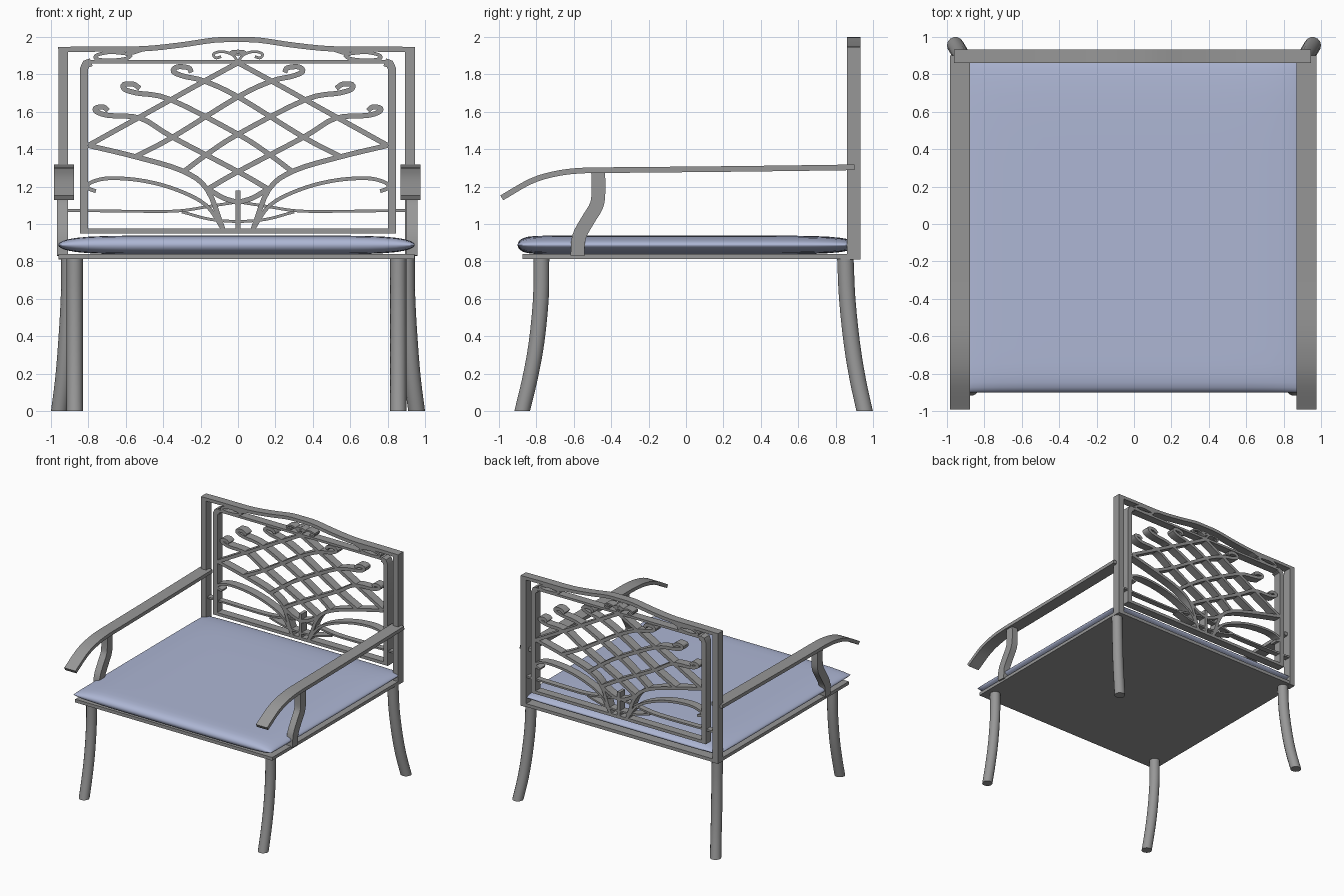
import bpy, bmesh, math
from mathutils import Vector

if "Cube" in bpy.data.objects:
    bpy.data.objects.remove(bpy.data.objects["Cube"])

CX = -0.008            # the main frame sits slightly left of centre
Y0, Y1 = 0.86, 0.932   # depth of the back


def material(name, rgb):
    m = bpy.data.materials.new(name)
    m.diffuse_color = (*rgb, 1)
    m.use_nodes = True
    m.node_tree.nodes["Principled BSDF"].inputs["Base Color"].default_value = m.diffuse_color
    return m


METAL = material("grey metal", (0.31, 0.31, 0.31))
CLOTH = material("pale blue cloth", (0.42, 0.47, 0.66))


def finish(name, bm, mat, angle=None):
    bmesh.ops.recalc_face_normals(bm, faces=bm.faces)
    me = bpy.data.meshes.new(name)
    bm.to_mesh(me)
    bm.free()
    ob = bpy.data.objects.new(name, me)
    bpy.context.collection.objects.link(ob)
    me.materials.append(mat)
    if angle:
        bpy.ops.object.select_all(action='DESELECT')
        ob.select_set(True)
        bpy.context.view_layer.objects.active = ob
        bpy.ops.object.shade_smooth_by_angle(angle=math.radians(angle))
    return ob


def smooth(pts, n=4):
    """Catmull-Rom curve through the points."""
    p = [Vector(q) for q in pts]
    p = [2 * p[0] - p[1]] + p + [2 * p[-1] - p[-2]]
    out = []
    for i in range(1, len(p) - 2):
        a, b, c, d = p[i - 1:i + 3]
        for k in range(n):
            t = k / n
            out.append(0.5 * (2 * b + (c - a) * t + (2 * a - 5 * b + 4 * c - d) * t * t
                              + (3 * b - a - 3 * c + d) * t ** 3))
    return out + [p[-2]]


def loft(bm, rings):
    vs = [[bm.verts.new(c) for c in r] for r in rings]
    n = len(vs[0])
    for a, b in zip(vs, vs[1:]):
        for i in range(n):
            bm.faces.new((a[i], a[(i + 1) % n], b[(i + 1) % n], b[i]))
    bm.faces.new(vs[0])
    bm.faces.new(vs[-1][::-1])


def ribbon(bm, pts, width, lo, hi, place):
    """Flat bar following a 2D path, extruded from lo to hi along the third axis."""
    p = [Vector(q) for q in pts]
    rings = []
    for i, c in enumerate(p):
        d1 = (c - p[i - 1]).normalized() if i else (p[1] - c).normalized()
        d2 = (p[i + 1] - c).normalized() if i < len(p) - 1 else d1
        t = (d1 + d2).normalized()
        h = width / 2 / max(0.6, t.dot(d1))
        s = Vector((-t.y, t.x)) * h
        rings.append([place(c + s, lo), place(c + s, hi), place(c - s, hi), place(c - s, lo)])
    loft(bm, rings)


def back_bar(bm, pts, width, sides=(1, -1), curve=True, cx=0, lo=Y0, hi=Y1):
    for s in sides:
        ribbon(bm, smooth(pts) if curve else pts, width, lo, hi,
               lambda q, y: (cx + s * q.x, y, q.y))


def box(bm, x0, x1, y0, y1, z0, z1):
    loft(bm, [[(x0, y0, z), (x1, y0, z), (x1, y1, z), (x0, y1, z)] for z in (z0, z1)])


# seat plate
bm = bmesh.new()
box(bm, CX - 0.952, CX + 0.952, -0.875, 0.93, 0.812, 0.84)
finish("seat_plate", bm, METAL)

# pillow-shaped cushion: two domed grids sharing a rim
bm = bmesh.new()
N = 28
par = [math.sin(math.pi / 2 * math.sin(math.pi / 2 * (2 * i / N - 1))) for i in range(N + 1)]
for side in (1, -1):
    g = []
    for u in par:
        row = []
        for v in par:
            fall = (1 - abs(u) ** 8) * (1 - abs(v) ** (8 if v > 0 else 24))
            h = 0.05 * math.sqrt(max(fall, 0))
            row.append(bm.verts.new((CX + 0.953 * u, 0.01 + 0.91 * v, 0.888 + side * h)))
        g.append(row)
    for i in range(N):
        for j in range(N):
            bm.faces.new((g[i][j], g[i + 1][j], g[i + 1][j + 1], g[i][j + 1]))
bmesh.ops.remove_doubles(bm, verts=bm.verts, dist=0.0004)
finish("seat_cushion", bm, CLOTH, 50)

# back posts and wavy top rail
bm = bmesh.new()
back_bar(bm, [(-0.927, 0.81), (-0.927, 1.94)], 0.052, curve=False, cx=CX)
back_bar(bm, [(-0.953, 1.933), (-0.75, 1.935), (-0.5, 1.937), (-0.3, 1.957), (-0.12, 1.983),
              (0, 1.986)], 0.028, cx=CX)
finish("back_frame", bm, METAL, 30)

# inner panel border with rounded top corners
bm = bmesh.new()
back_bar(bm, [(-0.823, 0.95), (-0.823, 1.83), (-0.812, 1.855), (-0.785, 1.865)], 0.043, curve=False)
back_bar(bm, [(-0.8, 1.868), (0.8, 1.868)], 0.02, (1,), False)
back_bar(bm, [(-0.84, 0.963), (0.84, 0.963)], 0.026, (1,), False)
finish("back_panel_border", bm, METAL, 30)

# lattice of curved bars ending in hooks
bm = bmesh.new()
W = 0.027
for path in (
    [(-0.80, 1.42), (-0.52, 1.575), (-0.18, 1.764), (0, 1.862)],
    [(-0.55, 1.36), (-0.35, 1.464), (0, 1.68), (0.18, 1.764), (0.29, 1.79), (0.345, 1.815),
     (0.325, 1.84), (0.265, 1.835), (0.25, 1.81)],
    [(-0.29, 1.28), (-0.17, 1.37), (0, 1.48), (0.36, 1.665), (0.54, 1.70), (0.605, 1.72),
     (0.61, 1.745), (0.56, 1.748), (0.525, 1.725)],
    [(-0.165, 1.185), (0, 1.28), (0.35, 1.464), (0.52, 1.565), (0.69, 1.58), (0.755, 1.6),
     (0.76, 1.62), (0.72, 1.625), (0.695, 1.605)],
    [(0.08, 0.97), (0.165, 1.185), (0.3, 1.285), (0.55, 1.36), (0.80, 1.42)],
    [(0, 1.115), (0.08, 1.14), (0.165, 1.19)],
):
    back_bar(bm, path, W)
back_bar(bm, [(0, 0.97), (0, 1.18)], W, (1,), False)
# low sweeping leaves with curled tips
back_bar(bm, [(0.08, 0.97), (0.17, 1.10), (0.32, 1.18), (0.5, 1.23), (0.68, 1.245), (0.78, 1.225),
              (0.805, 1.195), (0.76, 1.175)], 0.02)
back_bar(bm, [(0, 1.012), (0.15, 1.025), (0.3, 1.065)], 0.015)
finish("back_lattice", bm, METAL, 30)

# thin wavy cross bar between the posts
bm = bmesh.new()
back_bar(bm, [(0, 1.118), (0.15, 1.095), (0.32, 1.07), (0.55, 1.068), (0.91, 1.073)], 0.015,
         lo=0.875, hi=0.925)
finish("back_cross_bar", bm, METAL, 30)

# scrolls between panel and top rail
bm = bmesh.new()
back_bar(bm, [(0.005, 1.875), (0.03, 1.905), (0.085, 1.922), (0.13, 1.91), (0.12, 1.888),
              (0.09, 1.895)], 0.014)
back_bar(bm, [(0, 1.905), (0.035, 1.92), (0, 1.925)], 0.014)
back_bar(bm, [(0.5, 1.935), (0.58, 1.912), (0.68, 1.918), (0.75, 1.905), (0.76, 1.885),
              (0.70, 1.875), (0.61, 1.882), (0.575, 1.898), (0.60, 1.91)], 0.018)
finish("top_scrolls", bm, METAL, 30)

# arm rests and their supports
arm = smooth([(0.90, 1.303), (0.3, 1.295), (-0.3, 1.289), (-0.55, 1.286), (-0.70, 1.268),
              (-0.83, 1.228), (-0.985, 1.14)], 5)
sup = smooth([(-0.58, 0.83), (-0.572, 0.93), (-0.525, 1.02), (-0.478, 1.10), (-0.468, 1.18),
              (-0.47, 1.285)])
for s, label in ((-1, "left"), (1, "right")):
    bm = bmesh.new()
    ribbon(bm, arm, 0.03, 0.872, 0.98, lambda q, x: (CX / 2 + s * x, q.x, q.y))
    finish(label + "_arm_rest", bm, METAL, 30)
    bm = bmesh.new()
    ribbon(bm, sup, 0.074, 0.905, 0.963, lambda q, x: (CX / 2 + s * x, q.x, q.y))
    finish(label + "_arm_support", bm, METAL, 30)


# round curved legs
def leg(name, pts, r):
    bm = bmesh.new()
    loft(bm, [[(c.x + r * math.cos(a), c.y + r * math.sin(a), c.z)
               for a in [math.tau * k / 14 for k in range(14)]] for c in smooth(pts, 3)])
    finish(name, bm, METAL, 40)


for s, label in ((-1, "left"), (1, "right")):
    x = CX + s * 0.865
    leg(label + "_front_leg", [(x, -0.773, 0.82), (x, -0.776, 0.6), (x, -0.80, 0.36),
                               (x, -0.835, 0.17), (x, -0.876, 0)], 0.043)
    leg(label + "_back_leg", [(s * 0.90, 0.852, 0.82), (s * 0.903, 0.862, 0.6),
                              (s * 0.917, 0.887, 0.36), (s * 0.933, 0.918, 0.17),
                              (s * 0.955, 0.955, 0)], 0.045)
